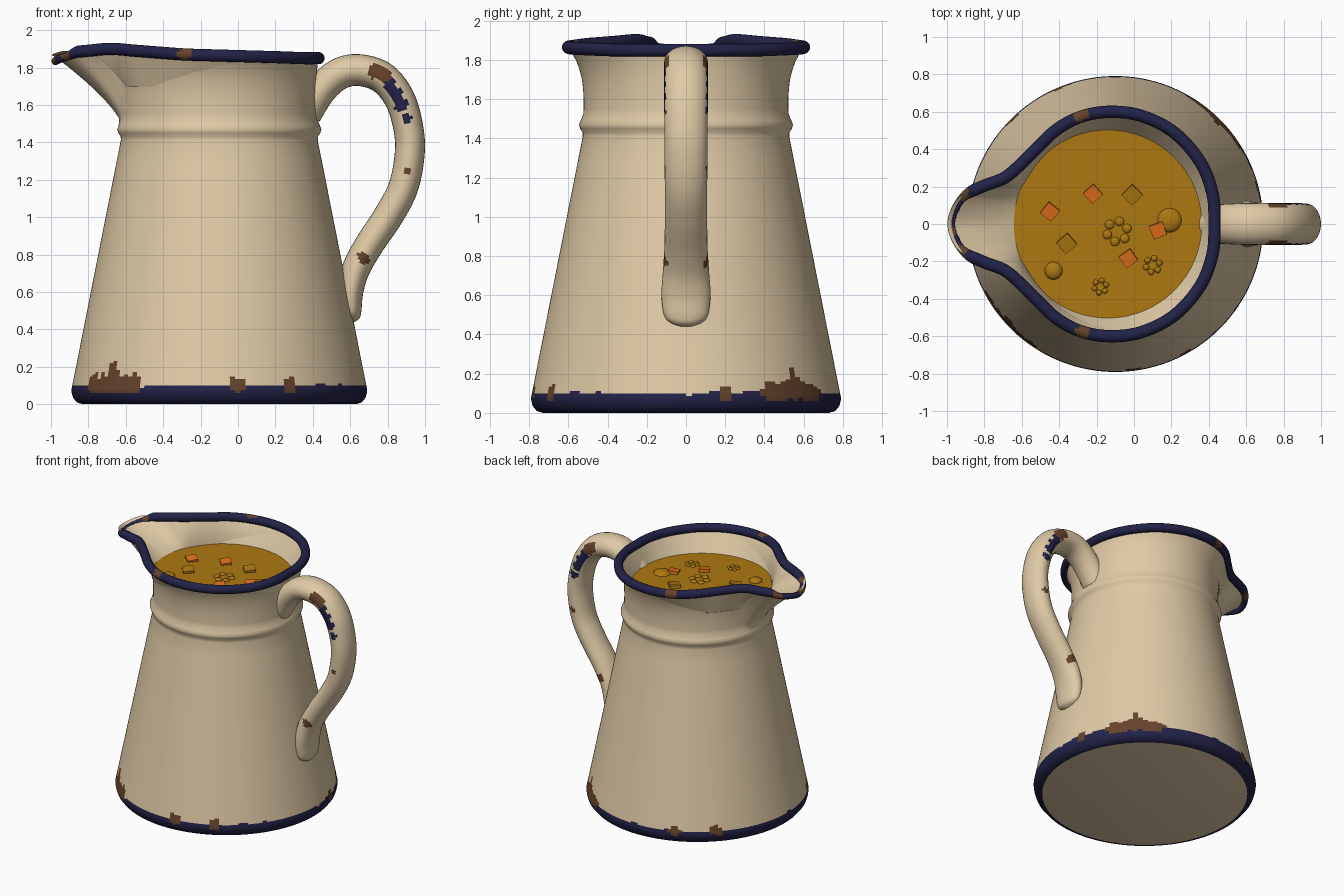
import bpy, bmesh, math
from mathutils import Vector, noise

cube = bpy.data.objects.get("Cube")
if cube:
    bpy.data.objects.remove(cube, do_unlink=True)


def material(name, rgb):
    m = bpy.data.materials.new(name)
    m.use_nodes = True
    m.diffuse_color = (*rgb, 1)
    bsdf = m.node_tree.nodes["Principled BSDF"]
    bsdf.inputs["Base Color"].default_value = (*rgb, 1)
    bsdf.inputs["Roughness"].default_value = 0.6
    return m


CREAM = material("cream enamel", (0.74, 0.59, 0.38))
NAVY = material("navy enamel", (0.016, 0.016, 0.065))
RUST = material("rust", (0.13, 0.056, 0.025))
BROTH = material("golden broth", (0.42, 0.19, 0.006))
CARROT = material("carrot", (0.75, 0.16, 0.012))
ENAMEL = [CREAM, NAVY, RUST]


def spline(pts, steps, closed=False):
    """Catmull-Rom resampling of tuples of any size."""
    n, out = len(pts), []
    pick = (lambda i: pts[i % n]) if closed else (lambda i: pts[min(max(i, 0), n - 1)])
    for i in range(n if closed else n - 1):
        for s in range(steps):
            t = s / steps
            out.append([0.5 * (2 * b + (c - a) * t + (2 * a - 5 * b + 4 * c - d) * t * t
                               + (3 * b - a - 3 * c + d) * t ** 3)
                        for a, b, c, d in zip(pick(i - 1), pick(i), pick(i + 1), pick(i + 2))])
    if not closed:
        out.append(list(pts[-1]))
    return out


def finish(name, bm, mats, rule=None):
    bmesh.ops.recalc_face_normals(bm, faces=bm.faces)
    if rule:
        for f in bm.faces:
            f.material_index = rule(f.calc_center_median())
    me = bpy.data.meshes.new(name)
    bm.to_mesh(me)
    bm.free()
    for m in mats:
        me.materials.append(m)
    ob = bpy.data.objects.new(name, me)
    bpy.context.collection.objects.link(ob)
    bpy.ops.object.select_all(action='DESELECT')
    ob.select_set(True)
    bpy.context.view_layer.objects.active = ob
    bpy.ops.object.shade_smooth_by_angle(angle=math.radians(45))
    return ob


def loft(name, rings, mats, rule=None, loop=False, caps=()):
    """Skin closed rings of equal size."""
    bm = bmesh.new()
    rows = [[bm.verts.new(p) for p in ring] for ring in rings]
    for a, b in zip(rows, rows[1:] + (rows[:1] if loop else [])):
        for i in range(len(a)):
            j = (i + 1) % len(a)
            bm.faces.new((a[i], a[j], b[j], b[i]))
    for c in caps:
        bm.faces.new(rows[c])
    return finish(name, bm, mats, rule)


def near(c, chips):
    """True inside any ragged chip (centre, radius)."""
    wobble = 1 + 0.35 * noise.noise(c * 25)
    return any((c - Vector(p)).length < r * wobble for p, r in chips)


def smooth(t):
    t = min(max(t, 0), 1)
    return t * t * (3 - 2 * t)


# Rim outline with pouring lip: x, y, z of one half, mirrored
AXIS = -0.1
half = [(0.43, 0, 1.85), (0.42, 0.16, 1.85), (0.355, 0.33, 1.85), (0.22, 0.485, 1.855),
        (0.05, 0.575, 1.86), (-0.12, 0.6, 1.865), (-0.28, 0.575, 1.87), (-0.42, 0.5, 1.88),
        (-0.55, 0.375, 1.89), (-0.68, 0.255, 1.9), (-0.8, 0.205, 1.89), (-0.9, 0.155, 1.88),
        (-0.955, 0.08, 1.865), (-0.975, 0, 1.855)]
outline = spline(half + [(x, -y, z) for x, y, z in half[-2:0:-1]], 8, closed=True)

columns = []
for x, y, z in outline:
    reach = math.hypot(x - AXIS, y)
    columns.append(((x - AXIS) / reach, y / reach, reach, z, smooth((-0.85 - x) / 0.08)))


def circle(r, z, cx=AXIS):
    return [(cx + r * c, r * s, z) for c, s, *_ in columns]


# Body: conical wall, bead, flared neck, lip and inner wall
rings = [circle(r, z) for r, z in [(0.73, 0), (0.762, 0.01), (0.782, 0.035), (0.789, 0.06)]]
heights = [0.075 + 0.012 * i for i in range(16)] + [0.3, 0.5, 0.8, 1.1, 1.3, 1.41]
rings += [circle(0.79 - 0.198 * (z - 0.08), z) for z in heights]
rings += [circle(r, z) for r, z in [(0.527, 1.43), (0.54, 1.45), (0.546, 1.47), (0.538, 1.49)]]
for k in range(1, 15):
    u, ring = k / 14, []
    for c, s, reach, top, tip in columns:
        power = 3 - 1.7 * smooth((reach - 0.58) / 0.25)
        neck = 0.512 + 0.012 * (1 - u)
        r = neck + (reach - neck) * u ** power
        ring.append((AXIS + r * c, r * s, 1.5 + u * (top - 1.5)))
    rings.append(ring)
rings.append([(AXIS + (reach + 0.022 * tip) * c, (reach + 0.022 * tip) * s, top + 0.012 * tip)
              for c, s, reach, top, tip in columns])
LEVEL = 1.7
for k in range(8, -1, -1):
    v = k / 8.5
    rings.append([((-0.14 + 0.5 * c) * (1 - v) + (AXIS + reach * c) * v,
                   0.5 * s * (1 - v) + reach * s * v,
                   LEVEL - 0.005 + (top + 0.005 - LEVEL) * v) for c, s, reach, top, tip in columns])


def base_spot(deg, z, r):
    a = math.radians(deg)
    wall = 0.79 - 0.198 * (z - 0.08)
    return ((AXIS + wall * math.cos(a), wall * math.sin(a), z), r)


base_chips = [base_spot(d, 0.1, 0.042) for d in (15, -83, -61, 113, 135)]
for mid in (45, 223):
    base_chips += [base_spot(mid + d, 0.105, 0.055) for d in (-12, -6, 0, 6, 11)]
    base_chips += [base_spot(mid, 0.16, 0.045), base_spot(mid, 0.2, 0.028)]


def body_rule(c):
    if near(c, base_chips) and c.z > 0.06:
        return 2
    on_floor = c.z < 0.004
    return 1 if not on_floor and c.z < 0.1 + 0.012 * noise.noise(c * 14) else 0


loft("jug_body", rings, ENAMEL, body_rule, caps=(0,))

# Rolled rim, thinner and tucked under the pouring tip
rim_rings, count = [], len(outline)
for i, (x, y, z) in enumerate(outline):
    p, q = outline[i - 1], outline[(i + 1) % count]
    out = Vector((q[1] - p[1], p[0] - q[0], 0)).normalized()
    tip = columns[i][4]
    rad = 0.033 - 0.011 * tip
    centre = Vector((x, y, z - 0.02 * tip))
    rim_rings.append([centre + out * rad * math.cos(a) + Vector((0, 0, rad * math.sin(a)))
                      for a in (math.tau * k / 14 for k in range(14))])
rim_chips = [((-0.28, s * 0.59, 1.88), 0.045) for s in (-1, 1)]
rim_chips += [((-0.91, 0.16, 1.87), 0.04), ((-0.92, -0.15, 1.87), 0.035), ((-0.99, -0.04, 1.84), 0.04)]
loft("rolled_rim", rim_rings, ENAMEL, lambda c: 2 if near(c, rim_chips) else 1, loop=True)

# Handle: x, z, thickness in profile, half width
path = [(0.36, 1.56, 0.09, 0.1), (0.45, 1.69, 0.085, 0.105), (0.55, 1.77, 0.085, 0.11),
        (0.66, 1.785, 0.085, 0.112), (0.78, 1.74, 0.085, 0.112), (0.87, 1.62, 0.082, 0.112),
        (0.915, 1.45, 0.08, 0.11), (0.915, 1.31, 0.08, 0.11), (0.88, 1.15, 0.08, 0.108),
        (0.8, 1, 0.08, 0.108), (0.7, 0.85, 0.078, 0.11), (0.63, 0.72, 0.075, 0.118),
        (0.605, 0.6, 0.065, 0.125), (0.605, 0.5, 0.055, 0.112), (0.605, 0.46, 0.045, 0.08),
        (0.605, 0.44, 0.02, 0.03)]
track, handle_rings = spline(path, 10), []
for i, (x, z, a, b) in enumerate(track):
    p, q = track[max(i - 1, 0)], track[min(i + 1, len(track) - 1)]
    n = Vector((p[1] - q[1], 0, q[0] - p[0])).normalized()
    handle_rings.append([Vector((x, 0, z)) + n * a * math.cos(t) + Vector((0, b * math.sin(t), 0))
                         for t in (math.tau * k / 28 for k in range(28))])


def side_chips(spots):
    return [((x, s * 0.1, z), r) for x, z, r in spots for s in (-1, 1)]


handle_rust = side_chips([(0.74, 1.785, 0.042), (0.78, 1.76, 0.042), (0.67, 0.78, 0.035), (0.91, 1.25, 0.022)])
handle_navy = side_chips([(0.81, 1.71, 0.036), (0.845, 1.66, 0.038), (0.875, 1.6, 0.038), (0.9, 1.53, 0.032)])
loft("handle", handle_rings, ENAMEL,
     lambda c: 2 if near(c, handle_rust) else 1 if near(c, handle_navy) else 0, caps=(0, -1))

# Broth surface
bm = bmesh.new()
bmesh.ops.create_circle(bm, cap_ends=True, segments=64, radius=0.503)
finish("broth", bm, [BROTH]).location = (-0.14, 0, LEVEL)


# Floating vegetables
def chunk(name, x, y, turn, mat, size=0.075):
    bm = bmesh.new()
    bmesh.ops.create_cube(bm, size=size)
    ob = finish(name, bm, [mat])
    ob.location = (x, y, LEVEL - 0.018)
    ob.rotation_euler = (0.12, -0.1, math.radians(turn))


def pebble(name, spots, size, height):
    bm = bmesh.new()
    for x, y in spots:
        made = bmesh.ops.create_uvsphere(bm, u_segments=16, v_segments=8, radius=size)["verts"]
        bmesh.ops.scale(bm, vec=(1, 1, height / size), verts=made)
        bmesh.ops.translate(bm, vec=(x, y, LEVEL), verts=made)
    finish(name, bm, [BROTH])


for x, y, turn in [(-0.22, 0.165, 42), (-0.45, 0.07, 50), (-0.03, -0.18, 35), (0.13, -0.03, 20)]:
    chunk("carrot_cube", x, y, turn, CARROT)
for x, y, turn in [(-0.01, 0.16, 45), (-0.36, -0.1, 40)]:
    chunk("potato_cube", x, y, turn, BROTH, 0.08)
for x, y, size in [(0.19, 0.02, 0.065), (-0.43, -0.25, 0.048)]:
    pebble("pea", [(x, y)], size, 0.025)
for x, y, size in [(-0.09, -0.04, 0.055), (0.1, -0.22, 0.037), (-0.18, -0.335, 0.033)]:
    leaves = [(x + size * math.cos(a), y + size * math.sin(a))
              for a in (math.tau * k / 6 + 0.3 for k in range(6))]
    pebble("herb_sprig", leaves, size * 0.45, 0.012)
